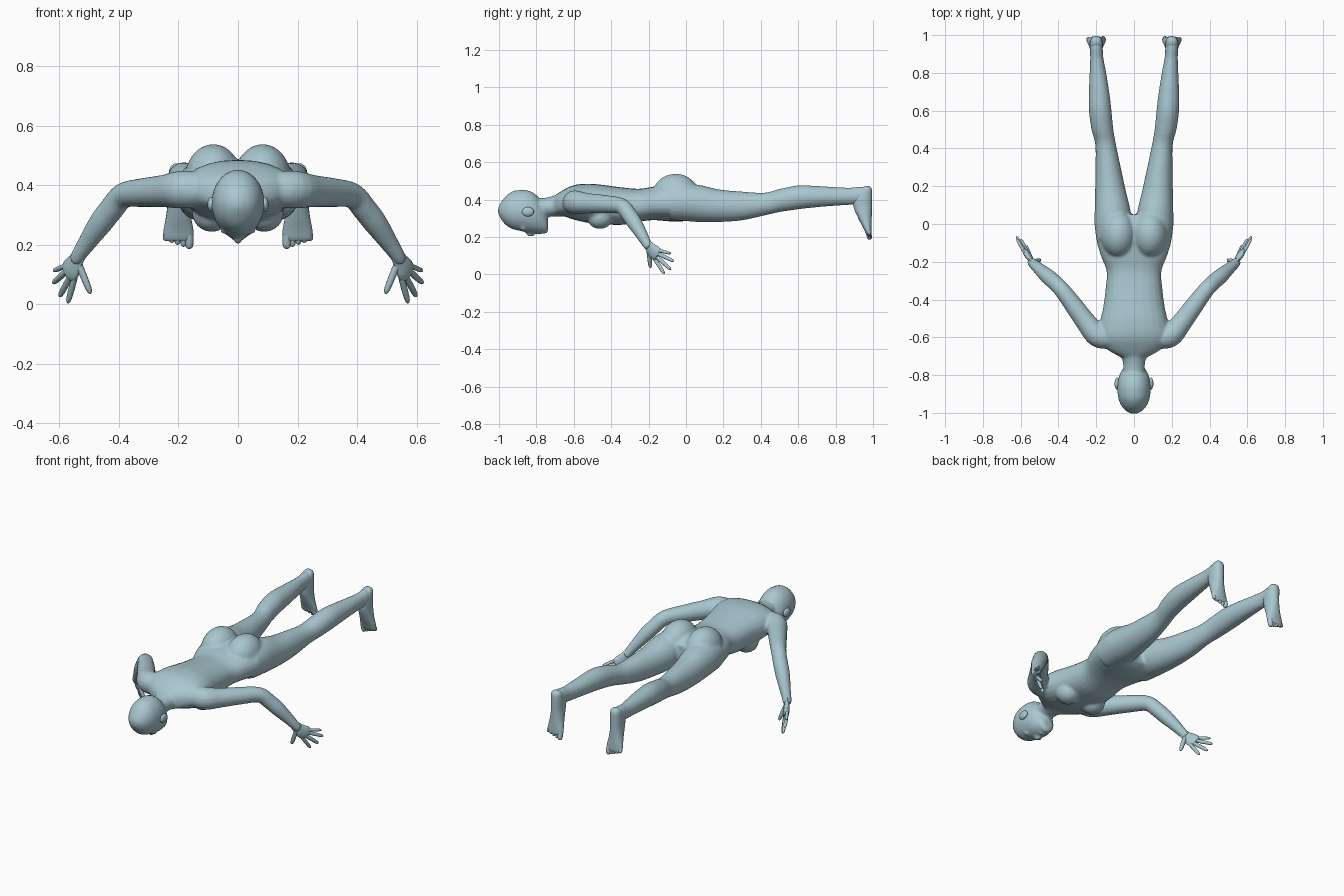
import bpy, bmesh, math
from mathutils import Vector, Matrix

old = bpy.data.objects.get("Cube")
if old:
    bpy.data.objects.remove(old, do_unlink=True)

skin = bpy.data.materials.new("pale_blue_clay")
COLOUR = (0.40, 0.57, 0.63, 1)
skin.diffuse_color = COLOUR
skin.use_nodes = True
bsdf = skin.node_tree.nodes["Principled BSDF"]
bsdf.inputs["Base Color"].default_value = COLOUR
bsdf.inputs["Roughness"].default_value = 0.7


def smooth_rows(rows, steps=4):
    """Catmull-Rom interpolation between the rows of a profile."""
    out = []
    for i in range(len(rows) - 1):
        a, b = rows[max(i - 1, 0)], rows[i]
        c, d = rows[i + 1], rows[min(i + 2, len(rows) - 1)]
        for s in range(steps):
            t = s / steps
            out.append([q + 0.5 * t * (r - p + t * (2 * p - 5 * q + 4 * r - e
                        + t * (3 * (q - r) + e - p)))
                        for p, q, r, e in zip(a, b, c, d)])
    return out + [list(rows[-1])]


def loft(bm, rings, sides=24, power=1.0):
    """Skin rings given as (centre, half width vector, half height vector)."""
    def rounded(v):
        return math.copysign(abs(v) ** power, v)
    loops = []
    for c, u, v in rings:
        angles = [math.tau * k / sides for k in range(sides)]
        loops.append([bm.verts.new(c + u * rounded(math.cos(a)) + v * rounded(math.sin(a)))
                      for a in angles])
    for p, q in zip(loops, loops[1:]):
        for k in range(sides):
            n = (k + 1) % sides
            bm.faces.new((p[k], p[n], q[n], q[k]))
    bm.faces.new(loops[0])
    bm.faces.new(loops[-1])


def loft_y(bm, rows, power=1.0):
    """Rows of y, x, z, half width, half height."""
    loft(bm, [(Vector((x, y, z)), Vector((w, 0, 0)), Vector((0, 0, h)))
              for y, x, z, w, h in smooth_rows(rows)], power=power)


def tube(bm, rows, sides=16, flat=1.0, across=(0, 0, 1), steps=4):
    """Rows of x, y, z, radius; flat squashes the section away from across."""
    pts = smooth_rows(rows, steps)
    rings = []
    for i, p in enumerate(pts):
        t = Vector(pts[min(i + 1, len(pts) - 1)][:3]) - Vector(pts[max(i - 1, 0)][:3])
        t.normalize()
        u = Vector(across)
        u = (u - t * u.dot(t)).normalized()
        rings.append((Vector(p[:3]), u * p[3], t.cross(u) * p[3] * flat))
    loft(bm, rings, sides)


def digit(bm, base, tip, r):
    """A finger or toe with a rounded end."""
    base, tip = Vector(base), Vector(tip)
    rows = [(*base.lerp(tip, f), r * k)
            for f, k in ((0, 1), (0.45, 1), (0.8, 0.88), (0.94, 0.6), (1, 0.15))]
    across = (1, 0, 0) if abs((tip - base).x) < 0.02 else (0, 0, 1)
    tube(bm, rows, 10, 1, across, 2)


def ball(bm, centre, radii):
    m = Matrix.Translation(centre) @ Matrix.Diagonal((*radii, 1))
    bmesh.ops.create_uvsphere(bm, u_segments=20, v_segments=12, radius=1, matrix=m)


def finish(bm, name):
    bmesh.ops.recalc_face_normals(bm, faces=bm.faces)
    mesh = bpy.data.meshes.new(name)
    bm.to_mesh(mesh)
    bm.free()
    mesh.materials.append(skin)
    ob = bpy.data.objects.new(name, mesh)
    bpy.context.collection.objects.link(ob)
    bpy.ops.object.select_all(action='DESELECT')
    ob.select_set(True)
    bpy.context.view_layer.objects.active = ob
    bpy.ops.object.shade_smooth_by_angle(angle=math.radians(50))
    return ob


# Body: torso, head, limbs, fused into one skin
body = bmesh.new()
loft_y(body, [(-.71, 0, .365, .06, .05), (-.665, 0, .38, .14, .066), (-.6, 0, .385, .185, .092),
              (-.52, 0, .38, .18, .105), (-.44, 0, .373, .163, .105), (-.34, 0, .365, .15, .1),
              (-.25, 0, .37, .145, .088), (-.17, 0, .38, .175, .09), (-.08, 0, .383, .2, .1),
              (0, 0, .383, .2, .097), (.05, 0, .38, .15, .07)], power=0.88)
# Neck
loft_y(body, [(-.84, 0, .36, .055, .05), (-.77, 0, .358, .056, .05),
              (-.71, 0, .365, .065, .055), (-.64, 0, .38, .11, .07)])
# Head
loft_y(body, [(-1.005, 0, .34, .012, .015), (-.99, 0, .34, .042, .043), (-.965, 0, .341, .065, .076),
              (-.93, 0, .343, .081, .1), (-.89, 0, .342, .088, .109), (-.85, 0, .337, .088, .113),
              (-.81, 0, .326, .081, .107), (-.775, 0, .305, .065, .086),
              (-.75, 0, .275, .047, .055), (-.738, 0, .262, .028, .032)])
# Nose, lips and chin
ball(body, (0, -.83, .222), (.014, .025, .022))
ball(body, (0, -.786, .224), (.026, .012, .012))
ball(body, (0, -.755, .235), (.026, .018, .018))

for s in (1, -1):
    # Brow, breast and buttock
    ball(body, (s * .035, -.872, .245), (.025, .012, .012))
    ball(body, (s * .088, -.46, .305), (.066, .07, .062))
    ball(body, (s * .083, -.055, .425), (.095, .125, .113))
    # Leg
    loft_y(body, [(-.08, s * .11, .385, .09, .095), (0, s * .111, .385, .098, .1),
                  (.08, s * .114, .378, .094, .099), (.18, s * .125, .367, .081, .087),
                  (.3, s * .137, .366, .067, .077), (.42, s * .15, .376, .055, .061),
                  (.5, s * .167, .395, .058, .062), (.6, s * .179, .412, .06, .064),
                  (.7, s * .185, .416, .054, .057), (.8, s * .191, .417, .044, .05),
                  (.88, s * .197, .418, .035, .046), (.94, s * .2, .425, .034, .045),
                  (.985, s * .2, .43, .025, .03)])
    # Arm
    tube(body, [(s * .12, -.6, .385, .06), (s * .19, -.59, .385, .064), (s * .25, -.525, .38, .055),
                (s * .32, -.43, .375, .049), (s * .385, -.345, .365, .043),
                (s * .425, -.305, .32, .042), (s * .46, -.275, .275, .041),
                (s * .505, -.235, .21, .032), (s * .535, -.21, .165, .026),
                (s * .545, -.195, .145, .024)])

skin_body = finish(body, "body")
remesh = skin_body.modifiers.new("fuse", 'REMESH')
remesh.mode = 'VOXEL'
remesh.voxel_size = 0.008
remesh.use_smooth_shade = True
soften = skin_body.modifiers.new("soften", 'SMOOTH')
soften.factor = 0.5
soften.iterations = 5

for s, side in ((1, "left"), (-1, "right")):
    # Ear
    ear = bmesh.new()
    ball(ear, (s * .09, -.845, .335), (.013, .032, .025))
    finish(ear, side + "_ear")

    # Hand: flattened palm, four fingers and a thumb
    hand = bmesh.new()
    tube(hand, [(s * .53, -.213, .17, .026), (s * .545, -.193, .145, .031),
                (s * .558, -.172, .122, .04), (s * .568, -.155, .107, .039),
                (s * .573, -.148, .1, .028)], 16, 0.42, (s * .35, .27, .9))
    fingers = [((.55, -.17, .085), (.572, -.115, .003), .0105),
               ((.562, -.158, .095), (.6, -.08, .025), .011),
               ((.575, -.152, .112), (.622, -.065, .07), .0105),
               ((.577, -.155, .13), (.62, -.08, .112), .009),
               ((.535, -.2, .135), (.495, -.19, .035), .012)]
    for base, tip, r in fingers:
        digit(hand, (s * base[0], *base[1:]), (s * tip[0], *tip[1:]), r)
    finish(hand, side + "_hand")

    # Foot: sole upright, toes pointing down
    foot = bmesh.new()
    rows = [(.472, .967, .015, .012), (.455, .96, .03, .033), (.41, .945, .035, .05),
            (.36, .945, .035, .049), (.3, .957, .041, .036), (.25, .97, .05, .023),
            (.222, .976, .049, .016), (.212, .978, .04, .01)]
    loft(foot, [(Vector((s * .2, y, z)), Vector((w, 0, 0)), Vector((0, h, 0)))
                for z, y, w, h in smooth_rows(rows)], power=0.9)
    for k in range(5):
        x = s * (.164 + .0195 * k)
        r = .015 if k == 0 else .0105
        digit(foot, (x, .974, .235), (x, .984, .186 + .007 * k), r)
    finish(foot, side + "_foot")
